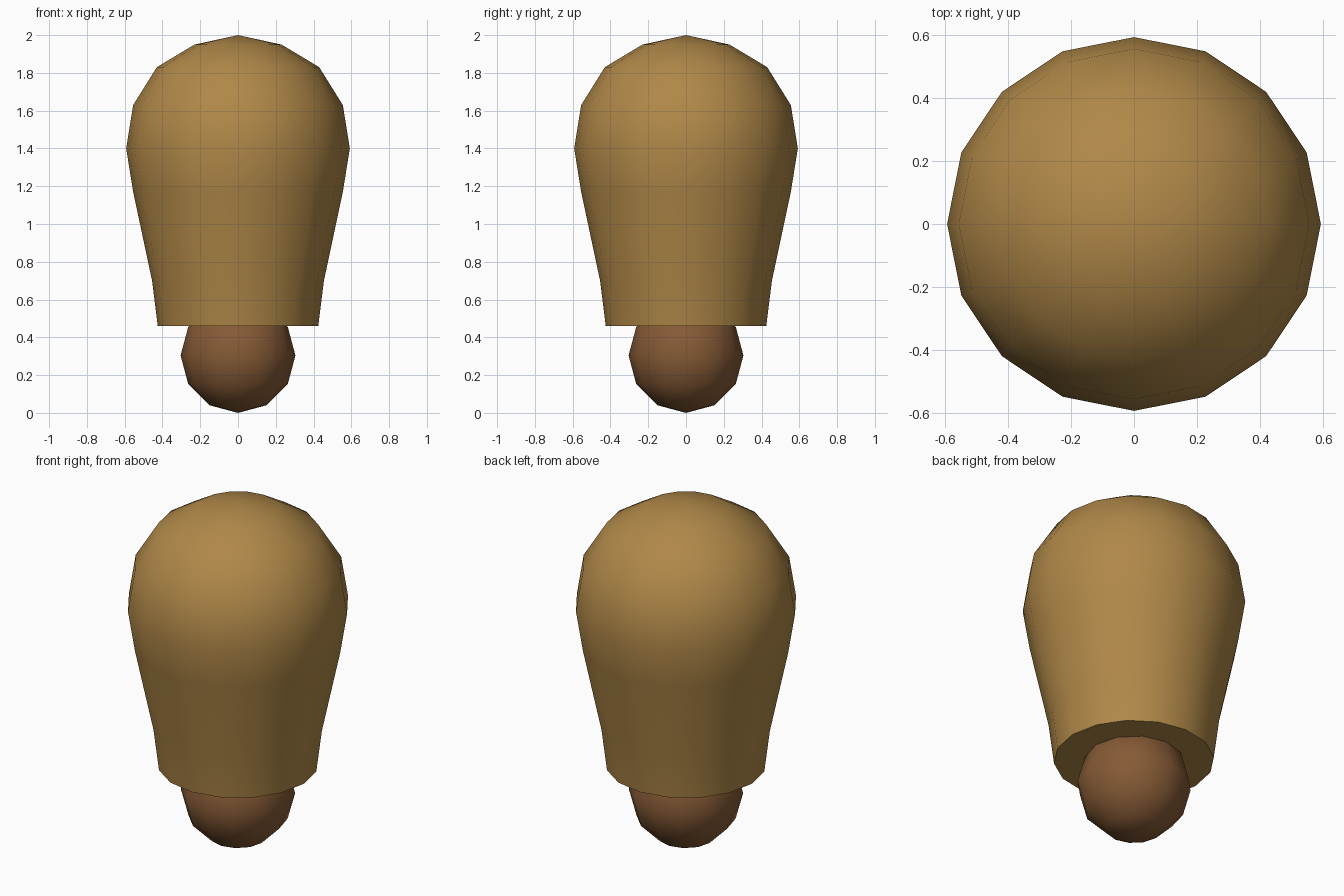
import bpy, bmesh, math

if "Cube" in bpy.data.objects:
    bpy.data.objects.remove(bpy.data.objects["Cube"])

def material(name, rgb):
    m = bpy.data.materials.new(name)
    m.diffuse_color = (*rgb, 1)
    m.use_nodes = True
    m.node_tree.nodes["Principled BSDF"].inputs["Base Color"].default_value = m.diffuse_color
    return m

def lathe(name, profile, sides, mat):
    """Revolve (radius, z) points about z; zero radius makes a pole, open ends are capped."""
    bm = bmesh.new()
    rings = []
    for r, z in profile:
        n = sides if r else 1
        rings.append([bm.verts.new((r * math.cos(2 * math.pi * i / sides),
                                    r * math.sin(2 * math.pi * i / sides), z)) for i in range(n)])
    for a, b in zip(rings, rings[1:]):
        for i in range(sides):
            j = (i + 1) % sides
            quad = [a[i % len(a)], a[j % len(a)], b[j % len(b)], b[i % len(b)]]
            bm.faces.new(list(dict.fromkeys(quad)))
    for ring in (rings[0], rings[-1]):
        if len(ring) > 1:
            bm.faces.new(ring)
    bmesh.ops.recalc_face_normals(bm, faces=bm.faces)
    me = bpy.data.meshes.new(name)
    bm.to_mesh(me)
    bm.free()
    ob = bpy.data.objects.new(name, me)
    bpy.context.collection.objects.link(ob)
    me.materials.append(mat)
    bpy.ops.object.select_all(action='DESELECT')
    ob.select_set(True)
    bpy.context.view_layer.objects.active = ob
    bpy.ops.object.shade_smooth_by_angle(angle=math.radians(50))
    return ob

# Tapered body with domed top and flat underside
lathe("body", [(0, 2.0), (0.23, 1.95), (0.43, 1.83), (0.555, 1.63), (0.592, 1.4),
               (0.555, 1.17), (0.455, 0.70), (0.425, 0.46)],
      16, material("tan", (0.434, 0.246, 0.065)))

# Low-poly ball tucked into the underside
R = 0.304
lathe("ball", [(0 if k in (0, 6) else R * math.sin(math.pi * k / 6),
                R - R * math.cos(math.pi * k / 6)) for k in range(7)],
      12, material("brown", (0.235, 0.102, 0.036)))
